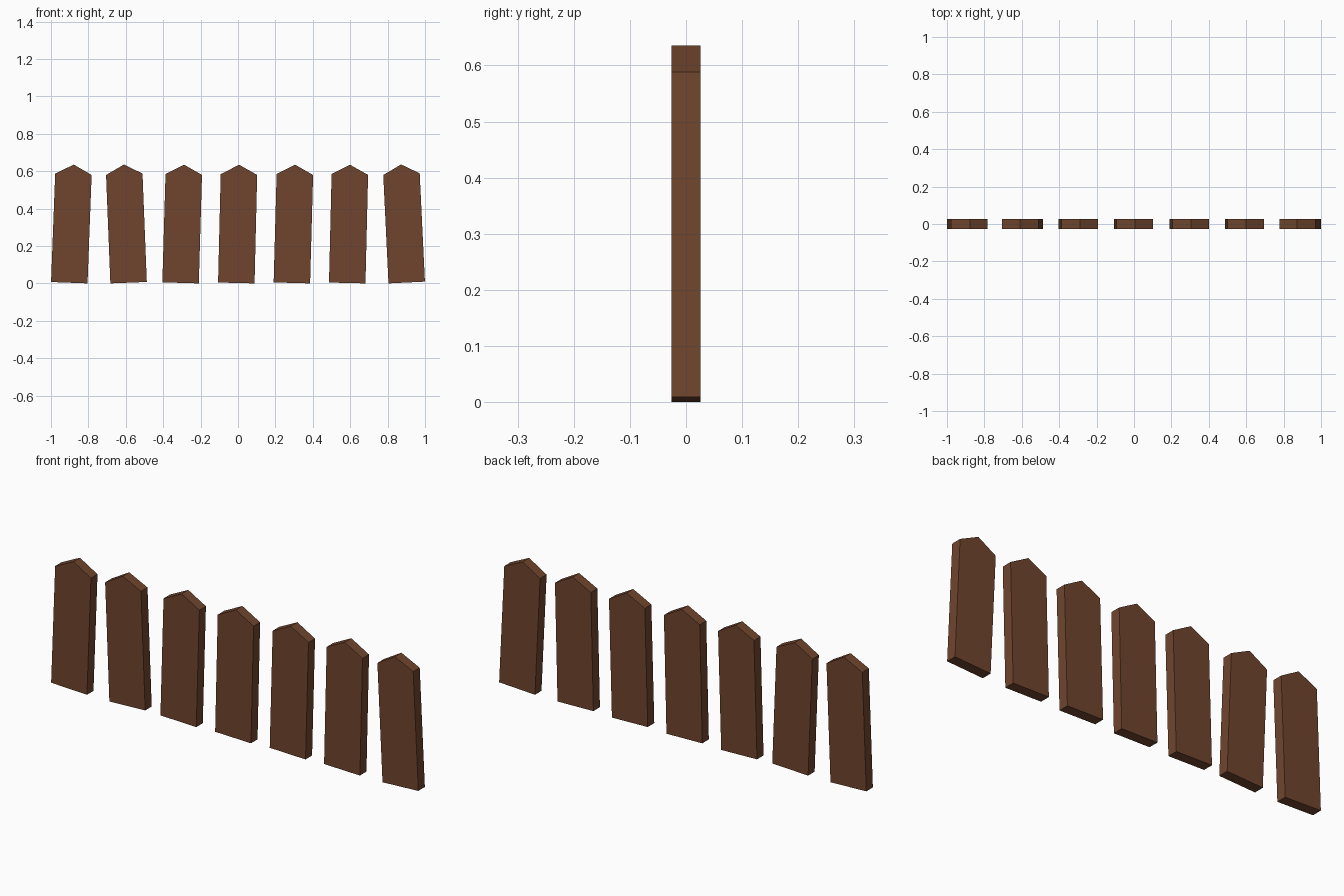
import bpy, bmesh
from math import atan

if "Cube" in bpy.data.objects:
    bpy.data.objects.remove(bpy.data.objects["Cube"])

WIDTH, SHOULDER, PEAK, DEPTH = 0.195, 0.58, 0.632, 0.051

wood = bpy.data.materials.new("brown_wood")
wood.diffuse_color = (0.16, 0.06, 0.027, 1)
wood.use_nodes = True
wood.node_tree.nodes["Principled BSDF"].inputs["Base Color"].default_value = wood.diffuse_color


# Pointed picket profile extruded through its thickness
def picket_mesh():
    h = WIDTH / 2
    profile = [(-h, 0), (h, 0), (h, SHOULDER), (0, PEAK), (-h, SHOULDER)]
    bm = bmesh.new()
    face = bm.faces.new([bm.verts.new((x, -DEPTH / 2, z)) for x, z in profile])
    ext = bmesh.ops.extrude_face_region(bm, geom=[face])
    verts = [v for v in ext["geom"] if isinstance(v, bmesh.types.BMVert)]
    bmesh.ops.translate(bm, verts=verts, vec=(0, DEPTH, 0))
    bmesh.ops.recalc_face_normals(bm, faces=bm.faces)
    mesh = bpy.data.meshes.new("picket")
    bm.to_mesh(mesh)
    bm.free()
    mesh.materials.append(wood)
    return mesh


# Row of pickets: base centre and sideways lean at shoulder height
mesh = picket_mesh()
row = [(-0.902, 0.022), (-0.585, -0.023), (-0.307, 0.017), (-0.009, 0.014),
       (0.288, 0.016), (0.584, 0.014), (0.902, -0.028)]
for i, (x, lean) in enumerate(row, 1):
    ob = bpy.data.objects.new(f"picket_{i}", mesh)
    ob.location = (x, 0, abs(lean) / SHOULDER * WIDTH / 2)
    ob.rotation_euler.y = atan(lean / SHOULDER)
    bpy.context.collection.objects.link(ob)
